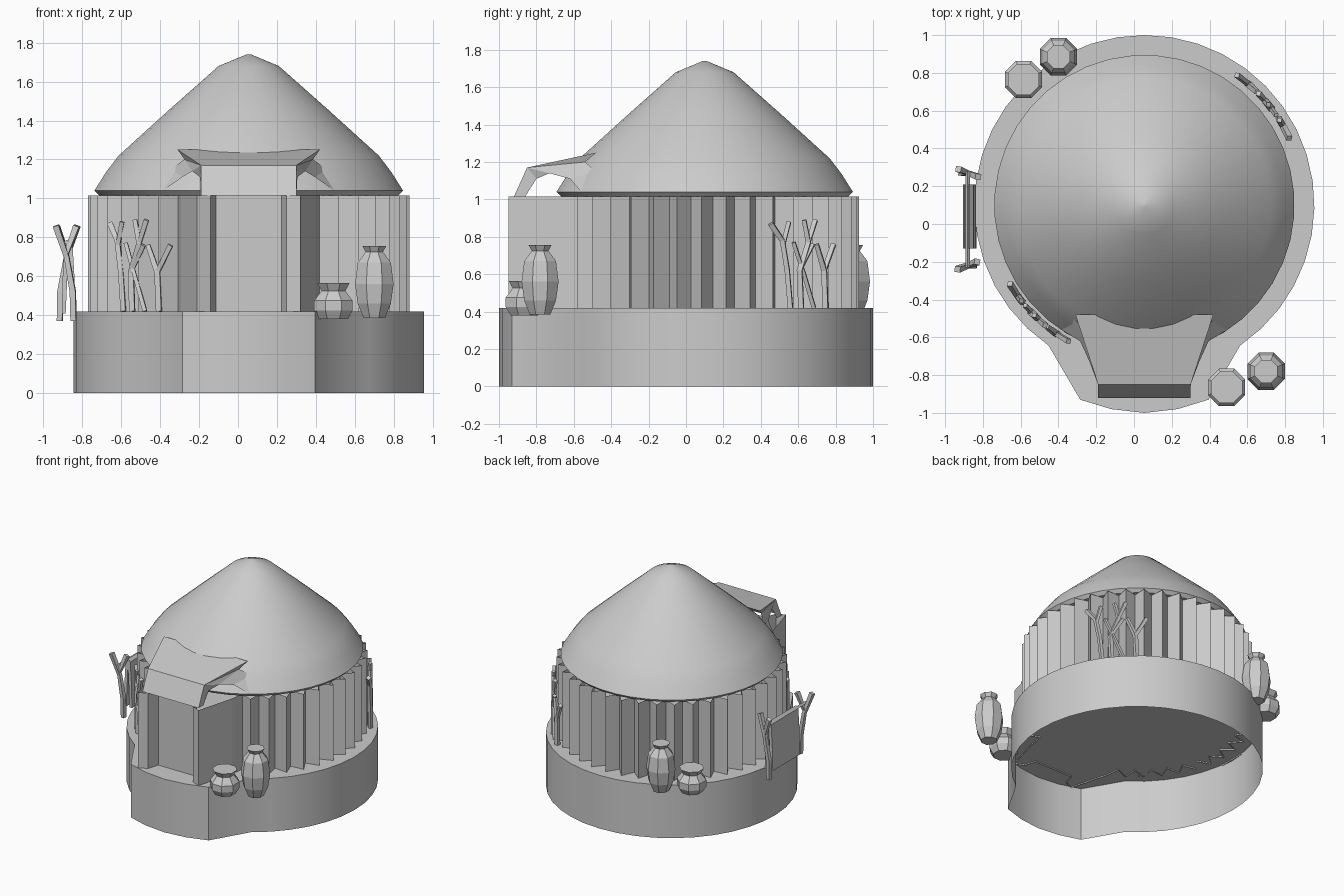
import bpy, bmesh, math
from mathutils import Vector

if "Cube" in bpy.data.objects:
    bpy.data.objects.remove(bpy.data.objects["Cube"])

CX, CY = 0.055, 0.10          # centre of the round hut


def make(name, verts, faces, smooth=False):
    me = bpy.data.meshes.new(name)
    me.from_pydata([tuple(v) for v in verts], [], faces)
    bm = bmesh.new()
    bm.from_mesh(me)
    bmesh.ops.recalc_face_normals(bm, faces=bm.faces)
    bm.to_mesh(me)
    bm.free()
    ob = bpy.data.objects.new(name, me)
    bpy.context.collection.objects.link(ob)
    if smooth:
        bpy.ops.object.select_all(action='DESELECT')
        ob.select_set(True)
        bpy.context.view_layer.objects.active = ob
        bpy.ops.object.shade_smooth_by_angle(angle=math.radians(35))
    return ob


def polar(r, deg):
    a = math.radians(deg)
    return (CX + r * math.cos(a), CY + r * math.sin(a))


def lathe(name, profile, x, y, n, smooth=False, caps=True):
    verts = [(x + r * math.cos(math.tau * (i + .5) / n), y + r * math.sin(math.tau * (i + .5) / n), z)
             for r, z in profile for i in range(n)]
    faces = [(k * n + i, k * n + (i + 1) % n, (k + 1) * n + (i + 1) % n, (k + 1) * n + i)
             for k in range(len(profile) - 1) for i in range(n)]
    if caps:
        faces += [tuple(range(n)), tuple(range((len(profile) - 1) * n, len(profile) * n))]
    return make(name, verts, faces, smooth)


def extrude_outline(name, pts, z0, z1, cap, smooth=False):
    n = len(pts)
    verts = [(x, y, z) for z in (z0, z1) for x, y in pts]
    faces = [(i, (i + 1) % n, n + (i + 1) % n, n + i) for i in range(n)]
    if cap:
        faces.append(tuple(range(n, 2 * n)))
    return make(name, verts, faces, smooth)


def sticks(name, paths):
    """Four-sided tapering twigs; each path is a list of (point, radius)."""
    verts, faces = [], []
    for path in paths:
        pts = [Vector(p) for p, _ in path]
        base = len(verts)
        for i, p in enumerate(pts):
            d = (pts[min(i + 1, len(pts) - 1)] - pts[max(i - 1, 0)]).normalized()
            u = d.cross(Vector((0.6, -0.8, 0.05))).normalized()
            w = d.cross(u)
            r = path[i][1]
            verts += [p + u * r, p + w * r, p - u * r, p - w * r]
        for k in range(len(pts) - 1):
            b = base + 4 * k
            faces += [(b + j, b + (j + 1) % 4, b + 4 + (j + 1) % 4, b + 4 + j) for j in range(4)]
        e = len(verts) - 4
        faces += [(base, base + 1, base + 2, base + 3), (e, e + 1, e + 2, e + 3)]
    return make(name, verts, faces)


# Stone base with the bulging porch step, open underneath
outline = [polar(0.9, -55.7 + 291.4 * i / 32) for i in range(33)]
outline += [(CX + x, y) for x, y in ((-.34, -.93), (-.175, -.98), (0, -1), (.175, -.98), (.34, -.93))]
extrude_outline("base", outline, 0, 0.42, True, True)

# Pleated wall running into the porch sides and door panel
wall = [polar(0.825 if i % 2 == 0 else 0.735, -65 + 310 * i / 68) for i in range(69)]
porch = [(-.265, -.95), (-.195, -.92), (-.168, -.83)]
wall += [(CX + x, y) for x, y in porch] + [(CX - x, y) for x, y in reversed(porch)]
extrude_outline("pleated_wall", wall, 0.41, 1.015, False)

# Thatched roof
lathe("roof", [(.77, 1.015), (.795, 1.04), (.735, 1.135), (.67, 1.22), (.41, 1.455), (.155, 1.68),
               (.01, 1.74)], CX, CY, 40, True)

# Hood over the doorway: half the points, mirrored
half = [(.365, -.48, 1.25), (.33, -.54, 1.20), (.245, -.85, 1.17), (.245, -.92, 1.015),
        (.245, -.86, 1.015), (.25, -.80, 1.11), (.29, -.73, 1.14), (.34, -.62, 1.11),
        (.44, -.56, 1.04), (.40, -.48, 1.15)]
half_faces = [(2, 3, 4, 5), (2, 5, 6), (2, 6, 1), (0, 1, 2), (1, 6, 7, 9), (7, 8, 9)]
n = len(half)
verts = [(CX + s * x, y, z) for s in (1, -1) for x, y, z in half]
faces = half_faces + [tuple(i + n for i in f) for f in half_faces]
faces += [(0, 2, 2 + n, n), (2, 3, 3 + n, 2 + n), (0, 1, 1 + n, n)]
make("door_hood", verts, faces)

# Clay pots, one tall and one squat in each pair
TALL = [(.06, .385), (.092, .46), (.107, .56), (.092, .67), (.048, .725), (.066, .755)]
SQUAT = [(.08, .38), (.107, .425), (.107, .475), (.066, .525), (.09, .565)]
for i, (x, y, prof) in enumerate(((.70, -.78, TALL), (.49, -.865, SQUAT),
                                  (-.40, .885, TALL), (-.585, .765, SQUAT))):
    lathe(("tall_pot_" if prof is TALL else "squat_pot_") + str(i // 2 + 1), prof, x, y, 8)

# Forked branches leaning on the wall: (offset along the wall, height, radius)
BRANCHES = [
    [(-.12, .42, .018), (-.14, .62, .018), (-.17, .78, .018), (-.24, .87, .02)],
    [(-.165, .76, .015), (-.13, .88, .016)],
    [(-.05, .42, .02), (-.06, .62, .02), (0, .77, .018), (-.03, .89, .016)],
    [(0, .77, .015), (.05, .89, .018)],
    [(-.06, .62, .014), (.03, .76, .016)],
    [(.04, .42, .015), (-.03, .60, .014), (-.10, .77, .014)],
    [(.13, .42, .02), (.12, .62, .02), (.06, .76, .016)],
    [(.12, .62, .016), (.20, .76, .018)],
]
for name, angle, rad in (("branches_back", 41, .845), ("branches_front", 227, .825)):
    sticks(name, [[((*polar(rad, angle + math.degrees(t / rad)), z), r) for t, z, r in br]
                  for br in BRANCHES])

# Drying rack: two forked posts, a bar and a draped hide
RX = -0.88
for name, y, s in (("rack_post_back", .27, 1), ("rack_post_front", -.22, -1)):
    sticks(name, [
        [((RX - s * .035, y, .37), .02), ((RX - s * .032, y, .52), .021),
         ((RX, y, .70), .018), ((RX + s * .055, y - .02, .86), .022)],
        [((RX, y, .72), .016), ((RX - s * .05, y + .02, .855), .022)]])
sticks("rack_bar", [[((RX, -.23, .775), .013), ((RX, .28, .775), .013)]])
sec = [(-.035, .41), (-.03, .6), (-.02, .77), (0, .79), (.02, .77), (.03, .6), (.035, .41), (.015, .41),
       (0, .74), (-.015, .41)]
m = len(sec)
make("hide", [(RX + .01 + x, y, z) for y in (-.13, .21) for x, z in sec],
     [(i, (i + 1) % m, m + (i + 1) % m, m + i) for i in range(m)]
     + [tuple(range(m)), tuple(range(m, 2 * m))])
